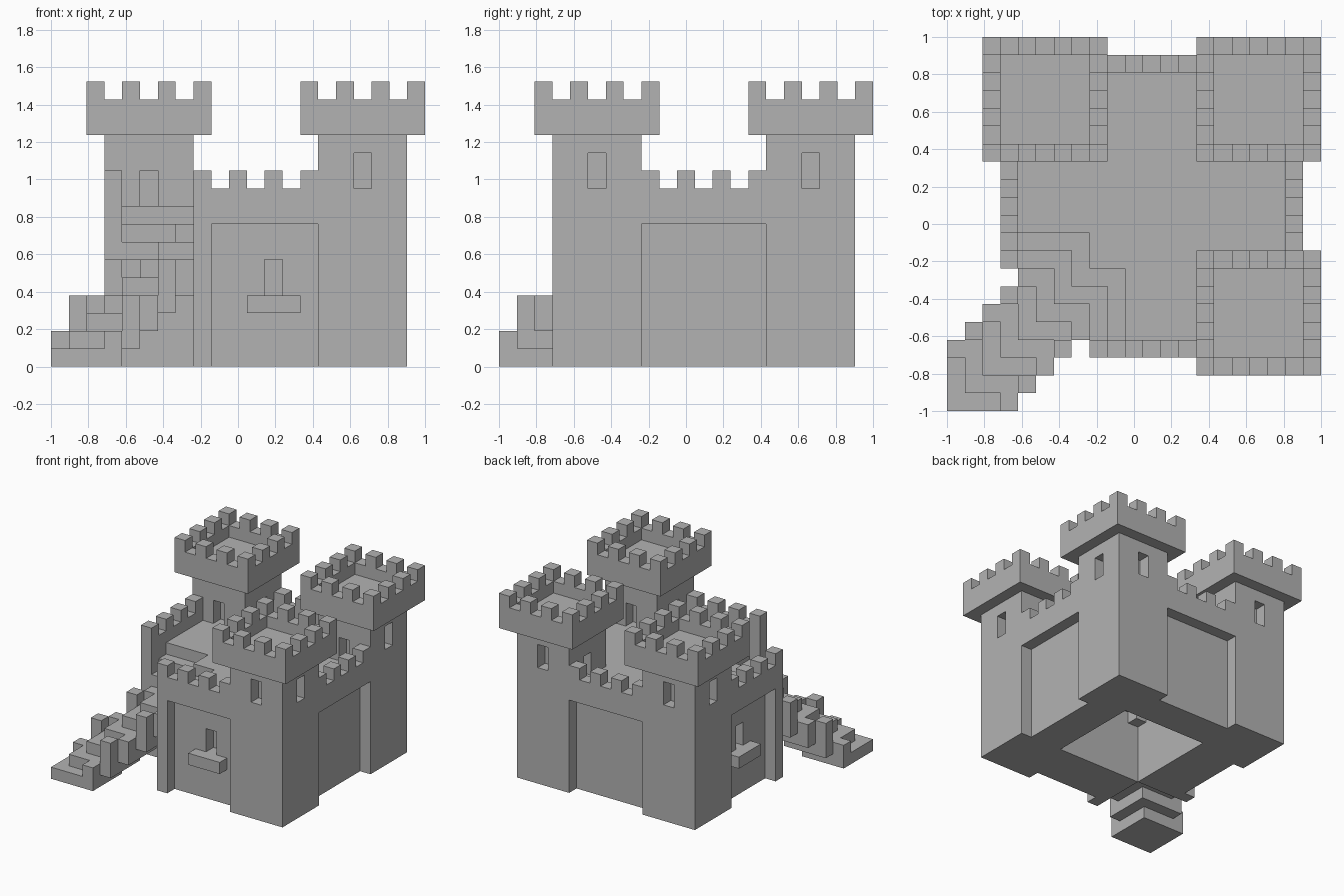
import bpy
import bmesh
from mathutils import Matrix, Vector

if "Cube" in bpy.data.objects:
    bpy.data.objects.remove(bpy.data.objects["Cube"], do_unlink=True)

UNIT = 2 / 21          # one building block
stone = bpy.data.materials.new("grey_stone")
stone.use_nodes = True
GREY = (0.45, 0.45, 0.45, 1)
stone.diffuse_color = GREY
stone.node_tree.nodes["Principled BSDF"].inputs["Base Color"].default_value = GREY


def make(name, boxes):
    """One object from boxes given as block corners (low, high)."""
    bm = bmesh.new()
    for low, high in boxes:
        low, high = Vector(low), Vector(high)
        mid = (low + high) / 2 * UNIT - Vector((1, 1, 0))
        size = (high - low) * UNIT
        bmesh.ops.create_cube(bm, size=1, matrix=Matrix.Translation(mid) @ Matrix.Diagonal((*size, 1)))
    mesh = bpy.data.meshes.new(name)
    bm.to_mesh(mesh)
    bm.free()
    mesh.materials.append(stone)
    obj = bpy.data.objects.new(name, mesh)
    bpy.context.collection.objects.link(obj)
    return obj


def carve(obj, boxes):
    """Cut each box out of the object."""
    for box in boxes:
        cutter = make("cutter", [box])
        cutter.hide_render = True
        mod = obj.modifiers.new("cut", "BOOLEAN")
        mod.operation = "DIFFERENCE"
        mod.solver = "EXACT"
        mod.object = cutter
        bpy.context.view_layer.objects.active = obj
        bpy.ops.object.modifier_apply(modifier=mod.name)
        bpy.data.objects.remove(cutter, do_unlink=True)


def swap(box):
    """Mirror a box across the diagonal of the plan."""
    return tuple((y, x, z) for x, y, z in box)


def both(boxes):
    return boxes + [swap(b) for b in boxes]


# Keep: solid block with hollow base, missing corner, terraces and wall recesses
keep = make("keep", [((3, 3, 0), (20, 20, 9))])
cuts = [((2, 2, -1), (8, 8, 10)), ((8, 8, -1), (16, 16, 8))]
cuts += both([
    ((4, 4, 7), (9, 7, 10)),
    ((4, 4, 8), (10, 8, 10)),
    ((9, 2, -1), (15, 4, 8)),      # recess with window
    ((12, 3, 4), (13, 5, 6)),      # window slit
    ((8, 19, -1), (15, 21, 8)),    # plain recess
])
carve(keep, cuts)

# Window ledges
for name, box in (("front_ledge", ((11, 3, 3), (14, 4, 4))),
                  ("right_ledge", swap(((11, 3, 3), (14, 4, 4))))):
    make(name, [box])

# Battlements between the towers
for name, row, flip in (("front_battlement", 3, False), ("back_battlement", 19, False),
                        ("right_battlement", 3, True), ("left_battlement", 19, True)):
    wall = [((8, row, 9), (15, row + 1, 10))]
    wall += [((i, row, 10), (i + 1, row + 1, 11)) for i in range(8, 15, 2)]
    make(name, [swap(b) for b in wall] if flip else wall)

# Towers: body with high windows outward and doors inward, crenellated cap
for name, x, y in (("back_left", 14, 14), ("front_left", 14, 2), ("back_right", 2, 14)):
    body = make(name + "_tower", [((x + 1, y + 1, 9), (x + 6, y + 6, 13))])
    openings = []
    for side in (0, 5):
        zx = 10 if (side == 5) == (x == 14) else 9
        zy = 10 if (side == 5) == (y == 14) else 9
        sx, sy = x + side, y + side
        openings.append(((sx, y + 3, zx), (sx + 2, y + 4, zx + 2)))
        openings.append(((x + 3, sy, zy), (x + 4, sy + 2, zy + 2)))
    carve(body, openings)
    cap = make(name + "_cap", [((x, y, 13), (x + 7, y + 7, 15))])
    carve(cap, [((x + 1, y + 1, 14), (x + 6, y + 6, 16))])
    make(name + "_merlons", [((x + i, y + j, 15), (x + i + 1, y + j + 1, 16))
                             for i in range(0, 7, 2) for j in range(0, 7, 2)
                             if i in (0, 6) or j in (0, 6)])

# Diagonal stair: rising square slabs with raised ends, posts on every other step
for k in range(8):
    end = [((k + 3, k, k + 1), (k + 4, k + 1, k + (4 if k in (1, 3) else 3) - 1))]
    make("stair_step_%d" % (k + 1), [((k, k, k), (k + 4, k + 4, k + 1))] + both(end))
